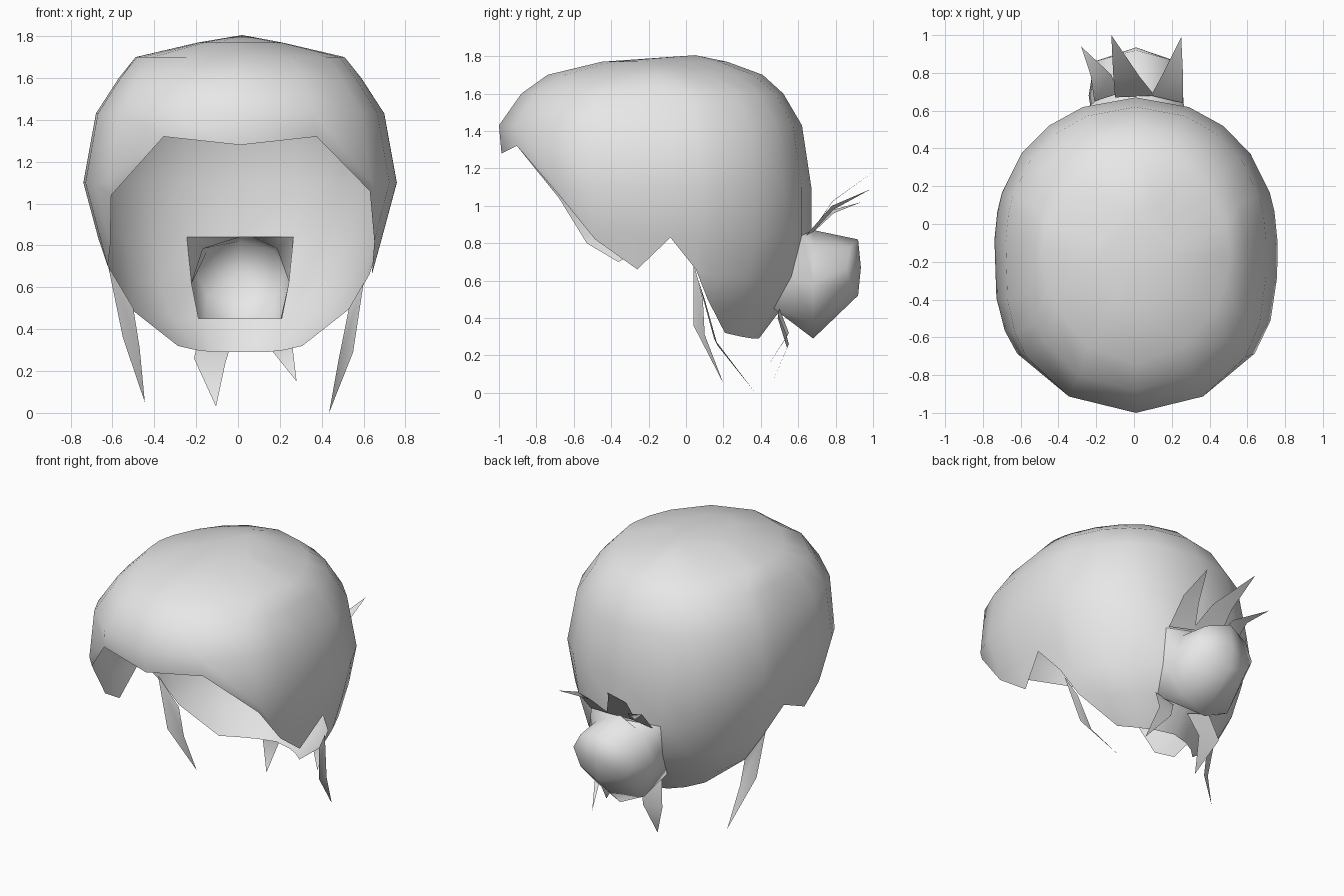
import bpy, bmesh
from math import sin, cos, pi, radians

cube = bpy.data.objects.get("Cube")
if cube:
    bpy.data.objects.remove(cube)

hair = bpy.data.materials.new("hair_grey")
hair.use_nodes = True
GREY = (0.8, 0.8, 0.8, 1)
hair.diffuse_color = GREY
hair.node_tree.nodes["Principled BSDF"].inputs["Base Color"].default_value = GREY

SHIFT = 0.01       # the whole style sits slightly to its left
MID_Y = -0.15      # widest line of the head


def make(name, verts, faces):
    """Smooth mesh object with merged points and no collapsed faces."""
    mesh = bpy.data.meshes.new(name)
    bm = bmesh.new()
    pts = [bm.verts.new((x + SHIFT, y, z)) for x, y, z in verts]
    for face in faces:
        bm.faces.new([pts[i] for i in face])
    bmesh.ops.remove_doubles(bm, verts=bm.verts, dist=0.0005)
    bmesh.ops.dissolve_degenerate(bm, edges=bm.edges, dist=0.0005)
    for face in bm.faces:
        face.smooth = True
    bm.to_mesh(mesh)
    bm.free()
    mesh.materials.append(hair)
    obj = bpy.data.objects.new(name, mesh)
    bpy.context.collection.objects.link(obj)


# Head levels: height, half width, front y, back y
LEVELS = [
    (1.77, 0.2, -0.45, 0.22), (1.7, 0.5, -0.74, 0.41), (1.6, 0.58, -0.88, 0.52),
    (1.43, 0.69, -1, 0.62), (1.1, 0.75, -0.97, 0.67), (0.84, 0.68, -0.92, 0.67),
    (0.62, 0.62, -0.85, 0.61), (0.45, 0.53, -0.8, 0.51), (0.29, 0.33, -0.7, 0.39),
]
# Lower edge of the hair: angle from the front, height
FRONT_LEFT = [(31, 1.32), (57, 1.06), (72, 0.82), (86, 0.66)]
FRONT_RIGHT = [(31, 1.32), (57, 1.04), (68, 0.8), (80, 0.7)]
BACK = [(93, 0.83), (102, 0.66), (109, 0.5), (126, 0.32), (142, 0.3), (158, 0.29)]


def head_point(angle, z):
    """Point of the head outline: full at the sides, tighter near the crown."""
    for hi, lo in zip(LEVELS, LEVELS[1:]):
        if z >= lo[0]:
            break
    t = (hi[0] - z) / (hi[0] - lo[0])
    width, front, back = [a + (b - a) * t for a, b in zip(hi[1:], lo[1:])]
    c = cos(radians(angle))
    tight = 4 * max(0, z - 1.6)
    if c > 0:
        y = MID_Y - (MID_Y - front) * c ** (0.7 + tight)
    else:
        y = MID_Y + (back - MID_Y) * (-c) ** (0.85 + tight)
    return (width * sin(radians(angle)), y, z)


# Hair cap: columns run from the crown to the rim, open behind for the bun
columns = [(0, 1.28)] + FRONT_LEFT + BACK + [(180, 0.29)]
columns += [(360 - a, z) for a, z in reversed(FRONT_RIGHT + BACK)]
rows, count = len(LEVELS), len(columns)
verts = [head_point(a, max(level[0], rim)) for a, rim in columns for level in LEVELS]
verts.append((0.01, 0.05, 1.805))
faces = []
for i, (angle, rim) in enumerate(columns):
    j = (i + 1) % count
    faces.append((i * rows, j * rows, len(verts) - 1))
    for k in range(rows - 1):
        if angle in (158, 180) and LEVELS[k][0] in (0.84, 0.62):
            continue
        faces.append((i * rows + k, i * rows + k + 1, j * rows + k + 1, j * rows + k))
make("hair_cap", verts, faces)

# Bun: hollow eight sided bowl that starts at the opening in the cap
SIDES = 8
OPENING = [(158, 0.62), (158, 0.84), (180, 0.84), (202, 0.84),
           (202, 0.62), (202, 0.45), (180, 0.45), (158, 0.45)]
# Rings: y, centre z, half width, half height, forward curve at the sides
RINGS = [(0.68, 0.58, 0.25, 0.29, 0), (0.92, 0.67, 0.22, 0.15, 0.06)]
verts = [head_point(a, z) for a, z in OPENING]
for y, zc, rx, rz, curve in RINGS:
    for s in range(SIDES):
        a = 2 * pi * s / SIDES
        verts.append((rx * cos(a), y - curve * abs(cos(a)), zc + rz * sin(a)))
verts.append((0, 0.935, 0.67))
faces = []
last = len(RINGS) * SIDES
for s in range(SIDES):
    n = (s + 1) % SIDES
    for r in range(len(RINGS)):
        faces.append((r * SIDES + n, r * SIDES + s, (r + 1) * SIDES + s, (r + 1) * SIDES + n))
    faces.append((last + n, last + s, len(verts) - 1))
make("bun", verts, faces)


def lock(name, *points):
    """Flat pointed lock: two root points, two middle points and a tip."""
    make(name, points, [(0, 1, 3, 2), (2, 3, 4)])


# Spiky ends above the bun
lock("bun_spike_left", (0.08, 0.68, 0.86), (0.25, 0.64, 0.84),
     (0.14, 0.79, 0.98), (0.25, 0.78, 1), (0.24, 0.99, 1.09))
lock("bun_spike_middle", (-0.11, 0.67, 0.86), (0.1, 0.68, 0.86),
     (-0.12, 0.79, 1.03), (0.02, 0.78, 1.02), (-0.13, 1, 1.18))
lock("bun_spike_right", (-0.22, 0.65, 0.83), (-0.09, 0.69, 0.87),
     (-0.24, 0.79, 0.98), (-0.13, 0.79, 0.96), (-0.29, 0.94, 1.02))

# Long side locks
lock("side_lock_right", (-0.63, 0.04, 0.7), (-0.51, 0.09, 0.5),
     (-0.56, 0.04, 0.36), (-0.48, 0.1, 0.31), (-0.455, 0.2, 0.05))
lock("side_lock_left", (0.59, 0.06, 0.62), (0.52, 0.1, 0.5),
     (0.54, 0.15, 0.29), (0.47, 0.17, 0.25), (0.425, 0.37, 0))

# Short locks at the nape, under the bun
lock("nape_lock_right", (-0.18, 0.5, 0.45), (-0.02, 0.49, 0.4),
     (-0.22, 0.55, 0.26), (-0.07, 0.54, 0.24), (-0.115, 0.45, 0.03))
lock("nape_lock_left", (0.09, 0.49, 0.42), (0.24, 0.5, 0.45),
     (0.15, 0.54, 0.3), (0.25, 0.55, 0.32), (0.27, 0.44, 0.15))
